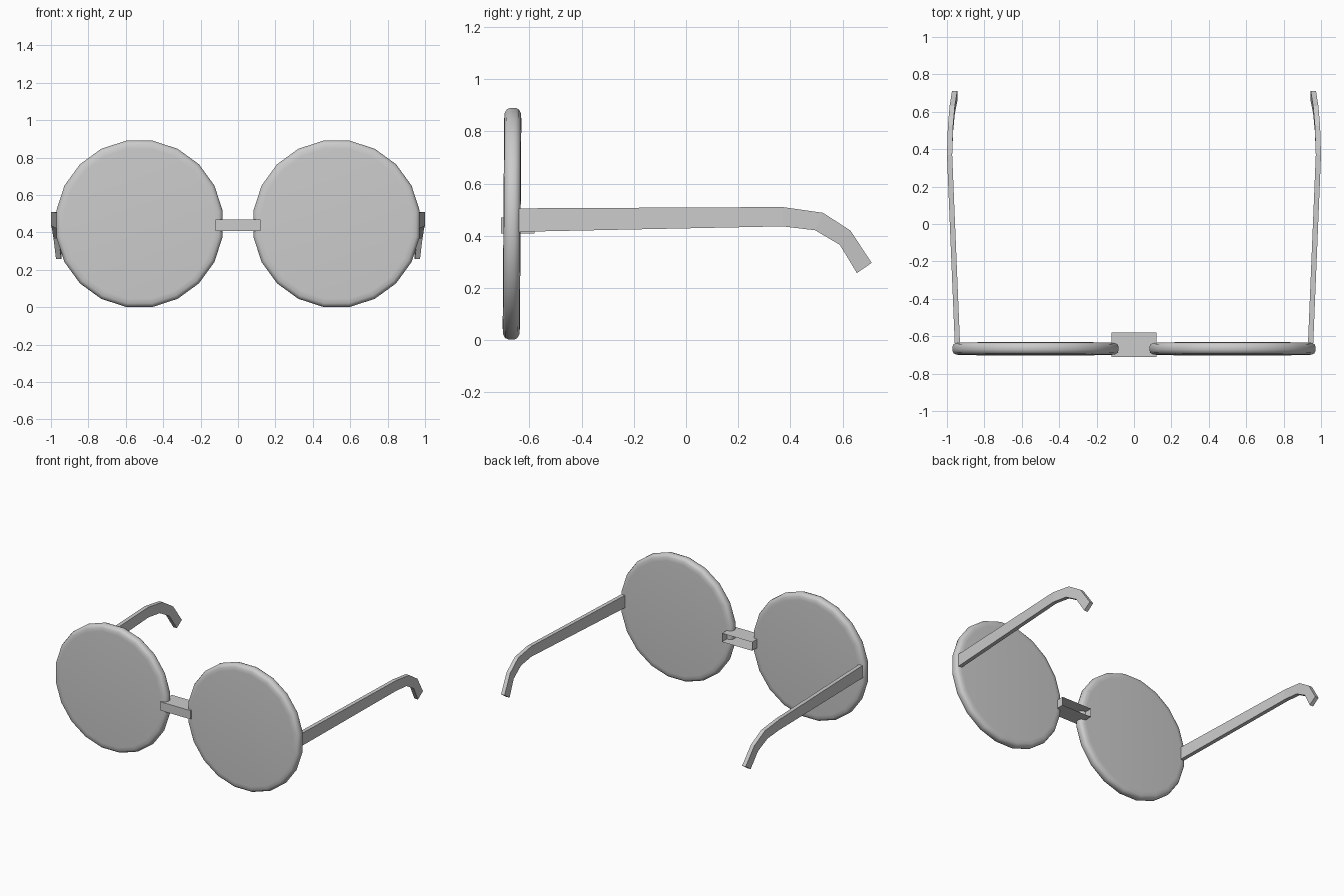
import bpy, bmesh, math

if "Cube" in bpy.data.objects:
    bpy.data.objects.remove(bpy.data.objects["Cube"])


def make_object(name, bm, smooth=False):
    bmesh.ops.recalc_face_normals(bm, faces=bm.faces)
    mesh = bpy.data.meshes.new(name)
    bm.to_mesh(mesh)
    bm.free()
    obj = bpy.data.objects.new(name, mesh)
    bpy.context.collection.objects.link(obj)
    if smooth:
        bpy.ops.object.select_all(action='DESELECT')
        obj.select_set(True)
        bpy.context.view_layer.objects.active = obj
        bpy.ops.object.shade_smooth_by_angle(angle=math.radians(50))
    return obj


# Lens: 20-sided disc lofted from (radius, depth) rings, rounded at the rim
def make_lens(name, side):
    n = 20
    profile = [(0.405, -0.033), (0.43, -0.031), (0.444, -0.023), (0.45, -0.008),
               (0.45, 0.01), (0.444, 0.023), (0.43, 0.031), (0.405, 0.033)]
    bm = bmesh.new()
    rings = []
    for r, y in profile:
        angles = [2 * math.pi * (i + 0.5) / n for i in range(n)]
        rings.append([bm.verts.new((r * math.cos(a), y, r * math.sin(a))) for a in angles])
    for a, b in zip(rings, rings[1:]):
        for i in range(n):
            j = (i + 1) % n
            bm.faces.new((a[i], a[j], b[j], b[i]))
    bm.faces.new(rings[0])
    bm.faces.new(rings[-1])
    lens = make_object(name, bm, smooth=True)
    lens.location = (side * 0.527, -0.667, 0.446)
    lens.rotation_euler.x = -0.007


# Temple arm: sections of (y_top, z_top, y_bottom, z_bottom, outer x)
def make_temple(name, side):
    sections = [(-0.645, 0.505, -0.645, 0.415, 0.958),
                (0.37, 0.51, 0.37, 0.436, 1.0),
                (0.525, 0.488, 0.495, 0.421, 0.995),
                (0.63, 0.42, 0.59, 0.365, 0.986),
                (0.712, 0.296, 0.655, 0.257, 0.973)]
    bm = bmesh.new()
    rings = []
    for yt, zt, yb, zb, x in sections:
        xi = x - 0.028
        pts = [(x, yt, zt), (xi, yt, zt), (xi, yb, zb), (x, yb, zb)]
        rings.append([bm.verts.new((side * px, py, pz)) for px, py, pz in pts])
    for a, b in zip(rings, rings[1:]):
        for i in range(4):
            j = (i + 1) % 4
            bm.faces.new((a[i], a[j], b[j], b[i]))
    bm.faces.new(rings[0])
    bm.faces.new(rings[-1])
    make_object(name, bm)


for label, side in (("left", -1), ("right", 1)):
    make_lens(label + "_lens", side)
    make_temple(label + "_temple", side)

# Bridge: small box, hollow and open at the back
bm = bmesh.new()
bmesh.ops.create_cube(bm, size=1)
for v in bm.verts:
    v.co = (v.co.x * 0.24, v.co.y * 0.13 - 0.645, v.co.z * 0.062 + 0.439)
back = [f for f in bm.faces if f.calc_center_median().y > -0.59]
bmesh.ops.delete(bm, geom=back, context='FACES_ONLY')
make_object("bridge", bm)
